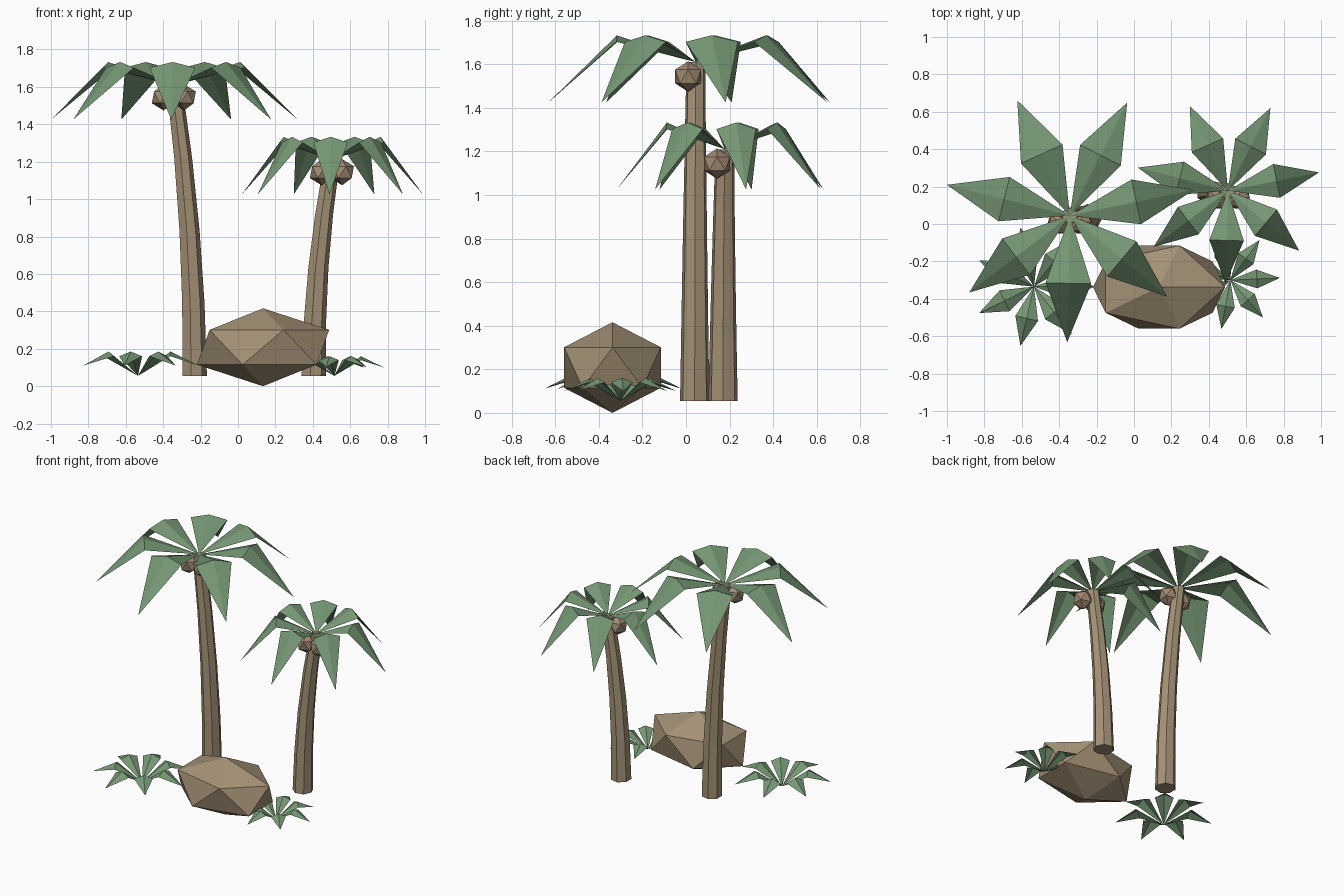
import bpy, bmesh, math
from mathutils import Vector

if "Cube" in bpy.data.objects:
    bpy.data.objects.remove(bpy.data.objects["Cube"])


def material(name, rgb):
    m = bpy.data.materials.new(name)
    m.diffuse_color = (*rgb, 1)
    m.use_nodes = True
    m.node_tree.nodes["Principled BSDF"].inputs["Base Color"].default_value = m.diffuse_color
    return m


GREEN = material("leaf green", (0.18, 0.31, 0.175))
BARK = material("bark brown", (0.37, 0.285, 0.18))
STONE = material("stone brown", (0.37, 0.285, 0.18))
NUT = material("nut brown", (0.35, 0.25, 0.165))


def finish(bm, name, mat):
    bmesh.ops.recalc_face_normals(bm, faces=bm.faces[:]) if mat != GREEN else None
    me = bpy.data.meshes.new(name)
    bm.to_mesh(me)
    bm.free()
    me.materials.append(mat)
    ob = bpy.data.objects.new(name, me)
    bpy.context.collection.objects.link(ob)
    return ob


def ball(name, loc, size, mat):
    """Twenty-sided faceted ball, stretched to size."""
    bm = bmesh.new()
    bmesh.ops.create_icosphere(bm, subdivisions=1, radius=1)
    bmesh.ops.scale(bm, vec=size, verts=bm.verts)
    bmesh.ops.translate(bm, vec=loc, verts=bm.verts)
    return finish(bm, name, mat)


def fronds(name, centre, radius, rise, tip_z, half, drop, start, count=7):
    """Ring of ridged, diamond-shaped leaves that rise and then droop."""
    bm = bmesh.new()
    c = Vector(centre)
    for i in range(count):
        a = math.radians(start + i * 360 / count)
        out = Vector((math.cos(a), math.sin(a), 0))
        side = Vector((-out.y, out.x, 0))
        mid = c + out * radius * 0.535
        base = bm.verts.new(c)
        ridge = bm.verts.new(mid + Vector((0, 0, rise)))
        left = bm.verts.new(mid + side * half + Vector((0, 0, rise - drop)))
        right = bm.verts.new(mid - side * half + Vector((0, 0, rise - drop)))
        tip = bm.verts.new(c + out * radius + Vector((0, 0, tip_z)))
        for tri in ((base, right, ridge), (base, ridge, left),
                    (right, tip, ridge), (ridge, tip, left)):
            bm.faces.new(tri)
    return finish(bm, name, GREEN)


def trunk(name, base, top, r0, r1, sides=7, steps=4):
    """Tapered trunk that bends more towards the top."""
    bm = bmesh.new()
    rings = []
    for s in range(steps + 1):
        t = s / steps
        r = r0 + (r1 - r0) * t
        x = base[0] + (top[0] - base[0]) * t * t
        y = base[1] + (top[1] - base[1]) * t * t
        z = base[2] + (top[2] - base[2]) * t
        rings.append([bm.verts.new((x + r * math.cos(k * math.tau / sides),
                                    y + r * math.sin(k * math.tau / sides), z))
                      for k in range(sides)])
    for lo, hi in zip(rings, rings[1:]):
        for k in range(sides):
            n = (k + 1) % sides
            bm.faces.new((lo[k], lo[n], hi[n], hi[k]))
    bm.faces.new(rings[0][::-1])
    bm.faces.new(rings[-1])
    return finish(bm, name, BARK)


# Palms: trunk, crown of fronds and two nuts on the front side
palms = (
    ("tall_palm", (-0.235, 0.04, 0.055), (-0.343, 0.045, 1.61), 0.677, 0.122, -91.2),
    ("short_palm", (0.402, 0.17, 0.055), (0.502, 0.178, 1.21), 0.497, 0.092, -91.5),
)
for name, base, top, radius, half, start in palms:
    trunk(name + "_trunk", base, top, 0.069, 0.044)
    fronds(name + "_fronds", top, radius, 0.123, -0.185, half, 0.03, start)
    for label, sx in (("left", -1), ("right", 1)):
        ball(f"{name}_{label}_nut",
             (top[0] + sx * 0.055, top[1] - 0.035, top[2] - 0.066),
             (0.07, 0.07, 0.07), NUT)

# Boulder at the front
ball("boulder", (0.134, -0.3375, 0.208), (0.395, 0.261, 0.208), STONE)

# Low ground plants either side of the boulder
fronds("left_ground_plant", (-0.535, -0.335, 0.055), 0.325, 0.13, 0.055, 0.062, 0.025, 0)
fronds("right_ground_plant", (0.515, -0.30, 0.055), 0.265, 0.105, 0.045, 0.05, 0.02, 2.5)
